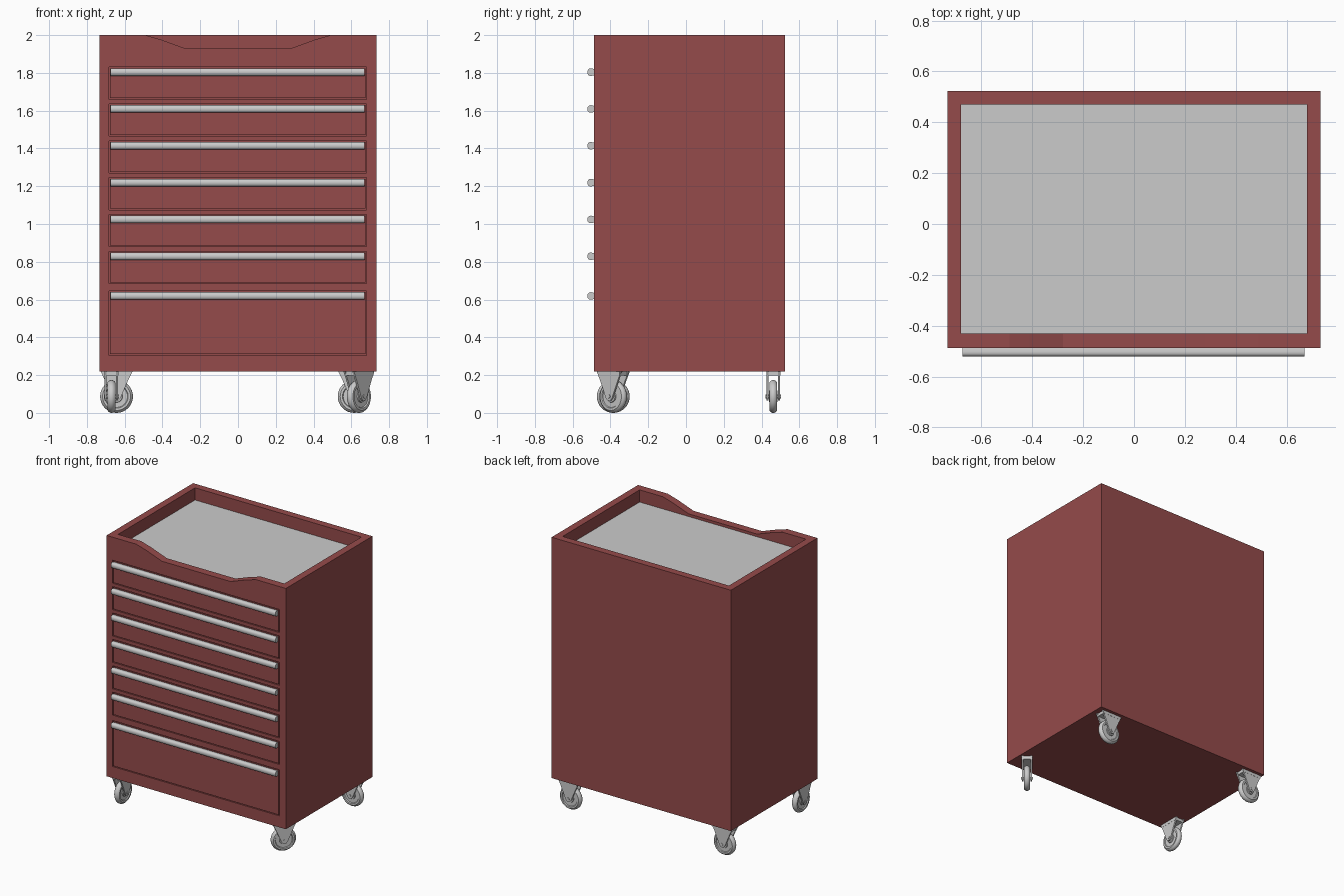
import bpy, bmesh, math
from mathutils import Matrix

if "Cube" in bpy.data.objects:
    bpy.data.objects.remove(bpy.data.objects["Cube"])

red = bpy.data.materials.new("red_paint")
red.diffuse_color = (0.30, 0.07, 0.07, 1)
red.use_nodes = True
red.node_tree.nodes["Principled BSDF"].inputs["Base Color"].default_value = red.diffuse_color


def finish(name, bm, mat=None, smooth=False):
    bmesh.ops.recalc_face_normals(bm, faces=bm.faces)
    me = bpy.data.meshes.new(name)
    bm.to_mesh(me)
    bm.free()
    ob = bpy.data.objects.new(name, me)
    bpy.context.collection.objects.link(ob)
    if mat:
        me.materials.append(mat)
    if smooth:
        bpy.ops.object.select_all(action='DESELECT')
        ob.select_set(True)
        bpy.context.view_layer.objects.active = ob
        bpy.ops.object.shade_smooth_by_angle(angle=math.radians(35))
    return ob


def add_prism(bm, pts, axis, a, b):
    """Extrude a 2D outline along x (pts = y,z) or y (pts = x,z)."""
    place = (lambda p, t: (t, p[0], p[1])) if axis == 'x' else (lambda p, t: (p[0], t, p[1]))
    lo = [bm.verts.new(place(p, a)) for p in pts]
    hi = [bm.verts.new(place(p, b)) for p in pts]
    bm.faces.new(lo)
    bm.faces.new(hi[::-1])
    n = len(pts)
    for i in range(n):
        bm.faces.new((lo[i], lo[(i + 1) % n], hi[(i + 1) % n], hi[i]))


def add_box(bm, x0, x1, y0, y1, z0, z1):
    add_prism(bm, [(x0, z0), (x1, z0), (x1, z1), (x0, z1)], 'y', y0, y1)


def box(name, *dims, mat=None):
    bm = bmesh.new()
    add_box(bm, *dims)
    return finish(name, bm, mat)


def cut(target, cutter):
    mod = target.modifiers.new("cut", 'BOOLEAN')
    mod.operation = 'DIFFERENCE'
    mod.solver = 'EXACT'
    mod.object = cutter
    bpy.context.view_layer.objects.active = target
    bpy.ops.object.modifier_apply(modifier=mod.name)
    bpy.data.objects.remove(cutter)


FRONT = -0.488
drawers = [(1.66 - 0.195 * i, 1.83 - 0.195 * i) for i in range(6)] + [(0.305, 0.645)]

# Cabinet body with top tray, dipped front lip and drawer openings
body = box("cabinet_body", -0.733, 0.733, FRONT, 0.523, 0.22, 2.0, mat=red)
cut(body, box("tray_cutter", -0.68, 0.68, -0.43, 0.47, 1.90, 2.1))
bm = bmesh.new()
add_prism(bm, [(-0.28, 1.93), (0.28, 1.93), (0.41, 1.977), (0.49, 2.0), (0.49, 2.1),
               (-0.49, 2.1), (-0.49, 2.0), (-0.41, 1.977)], 'y', -0.6, -0.40)
cut(body, finish("lip_cutter", bm))
bm = bmesh.new()
for z0, z1 in drawers:
    add_box(bm, -0.683, 0.68, -0.6, FRONT + 0.035, z0, z1)
cut(body, finish("drawer_cutter", bm))

# Grey mat in the tray
box("tray_mat", -0.68, 0.68, -0.43, 0.47, 1.895, 1.91)

# Drawer fronts and rounded bar handles
for i, (z0, z1) in enumerate(drawers):
    g = 0.006
    box(f"drawer_front_{i + 1}", -0.683 + g, 0.68 - g, FRONT, FRONT + 0.04, z0 + g, z1 - g, mat=red)
    zc = z1 - 0.026
    prof = [(FRONT + 0.002, zc + 0.016), (FRONT + 0.002, zc - 0.016)]
    for k in range(13):
        t = math.pi * k / 12
        c, s = math.cos(t), math.sin(t)
        prof.append((-0.502 - 0.02 * s ** 0.7 if s > 1e-6 else -0.502, zc - 0.02 * c))
    bm = bmesh.new()
    add_prism(bm, prof, 'x', -0.675, 0.67)
    finish(f"drawer_handle_{i + 1}", bm, smooth=True)


def caster(name, x, y, angle):
    """Wheel rolls along local x; axle along local y."""
    place = Matrix.Translation((x, y, 0)) @ Matrix.Rotation(angle, 4, 'Z')
    # Fork: mounting plate, two tapered cheeks
    bm = bmesh.new()
    add_box(bm, -0.075, 0.075, -0.037, 0.037, 0.198, 0.222)
    cheek = [(-0.085, 0.221), (-0.06, 0.17), (-0.022, 0.08), (-0.01, 0.066), (0.01, 0.066),
             (0.022, 0.08), (0.06, 0.17), (0.085, 0.221)]
    for s in (-1, 1):
        add_prism(bm, cheek, 'y', s * 0.025, s * 0.036)
    finish(name + "_fork", bm).matrix_world = place
    # Wheel: lathed rim with rounded tread and recessed side
    prof = [(0, 0.022), (0.03, 0.022), (0.032, 0.015), (0.058, 0.015), (0.062, 0.021),
            (0.074, 0.021), (0.082, 0.014), (0.087, 0.005)]
    prof += [(r, -w) for r, w in prof[::-1]]
    bm = bmesh.new()
    vs = [bm.verts.new((r, w, 0)) for r, w in prof]
    es = [bm.edges.new(p) for p in zip(vs, vs[1:])]
    bmesh.ops.spin(bm, geom=vs + es, cent=(0, 0, 0), axis=(0, 1, 0),
                   angle=2 * math.pi, steps=32, use_merge=True)
    bmesh.ops.remove_doubles(bm, verts=bm.verts, dist=1e-5)
    bmesh.ops.translate(bm, verts=bm.verts, vec=(0, 0, 0.087))
    finish(name + "_wheel", bm, smooth=True).matrix_world = place
    # Axle bolt
    bm = bmesh.new()
    bmesh.ops.create_cone(bm, cap_ends=True, segments=12, radius1=0.01, radius2=0.01, depth=0.08,
                          matrix=Matrix.Translation((0, 0, 0.087)) @ Matrix.Rotation(math.pi / 2, 4, 'X'))
    finish(name + "_axle", bm, smooth=True).matrix_world = place


# Four swivel casters, each turned as shown
caster("front_left_caster", -0.67, -0.385, math.radians(90))
caster("front_right_caster", 0.64, -0.385, math.radians(50))
caster("back_left_caster", -0.643, 0.462, 0)
caster("back_right_caster", 0.615, 0.462, 0)
